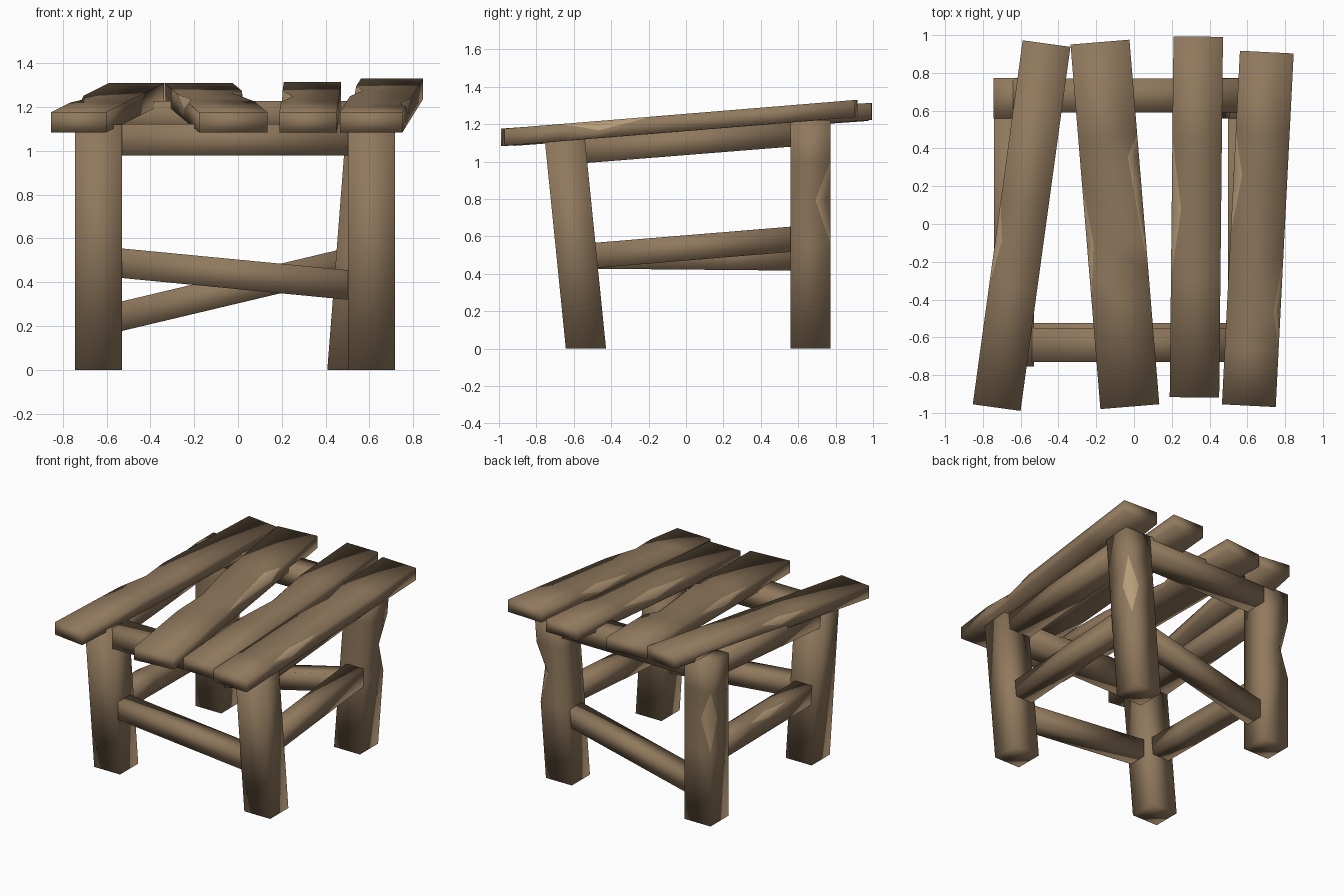
import bpy, bmesh
from mathutils import Vector

if "Cube" in bpy.data.objects:
    bpy.data.objects.remove(bpy.data.objects["Cube"])


def material(name, rgb):
    m = bpy.data.materials.new(name)
    m.diffuse_color = (*rgb, 1)
    m.use_nodes = True
    m.node_tree.nodes["Principled BSDF"].inputs["Base Color"].default_value = m.diffuse_color
    return m


WOOD = material("brown wood", (0.28, 0.19, 0.11))
WORN = material("worn light wood", (0.47, 0.33, 0.19))
Z = Vector((0, 0, 1))


def beam(name, a, b, width, thick, chips=(), upright=False):
    """Squared timber from a to b; each chip = (corner, t start, t mid, t end, depth u, depth v)."""
    a, b = Vector(a), Vector(b)
    if upright:
        u, v = Vector((1, 0, 0)), Vector((0, 1, 0))
    else:
        u, v = (b - a).cross(Z).normalized(), Z
    signs = [(-1, -1), (1, -1), (1, 1), (-1, 1)]
    stops = sorted({0.0, 1.0} | {t for c in chips for t in c[1:4]})
    bm = bmesh.new()
    rings = []
    for t in stops:
        mid, ring = a.lerp(b, t), []
        for i, (su, sv) in enumerate(signs):
            du = dv = 0
            for c, t0, tm, t1, cu, cv in chips:
                if c == i and t0 < t < t1:
                    k = (t - t0) / (tm - t0) if t <= tm else (t1 - t) / (t1 - tm)
                    du, dv = cu * k, cv * k
            x, y = su * width / 2, sv * thick / 2
            if du == 0:
                p = q = bm.verts.new(mid + u * x + v * y)
            else:
                along_u = bm.verts.new(mid + u * (x - su * du) + v * y)
                along_v = bm.verts.new(mid + u * x + v * (y - sv * dv))
                p, q = (along_v, along_u) if i in (0, 2) else (along_u, along_v)
                if i in (0, 2):
                    # corners 0 and 2 are entered along v and u respectively
                    p, q = (along_v, along_u)
            ring += [p, q]
        rings.append(ring)

    def face(verts, mat):
        vs = list(dict.fromkeys(verts))
        if len(vs) > 2:
            bm.faces.new(vs).material_index = mat

    for r, s in zip(rings, rings[1:]):
        for j in range(8):
            k = (j + 1) % 8
            face([r[j], r[k], s[k], s[j]], 1 if j % 2 == 0 else 0)
    face(rings[0][::-1], 0)
    face(rings[-1], 0)
    bmesh.ops.recalc_face_normals(bm, faces=bm.faces)
    for f in bm.faces:
        f.smooth = True
    me = bpy.data.meshes.new(name)
    bm.to_mesh(me)
    bm.free()
    me.materials.append(WOOD)
    me.materials.append(WORN)
    ob = bpy.data.objects.new(name, me)
    bpy.context.collection.objects.link(ob)
    return ob


# Legs
L = 0.215
beam("front_left_leg", (-0.637, -0.535, 0), (-0.637, -0.648, 1.12), L, L, upright=True)
beam("front_right_leg", (0.61, -0.535, 0), (0.61, -0.648, 1.12), L, L, upright=True)
beam("back_left_leg", (-0.637, 0.665, 0), (-0.637, 0.665, 1.22), L, L,
     [(3, 0.45, 0.65, 0.82, 0.08, 0.08)], True)
beam("back_right_leg", (0.515, 0.665, 0), (0.61, 0.665, 1.22), L, L,
     [(2, 0.46, 0.65, 0.82, 0.08, 0.08)], True)

# Top rails under the seat
beam("front_top_rail", (-0.54, -0.64, 1.05), (0.51, -0.64, 1.05), 0.18, 0.145)
beam("back_top_rail", (-0.64, 0.68, 1.155), (0.6, 0.68, 1.155), 0.18, 0.145)
beam("left_top_rail", (-0.652, -0.56, 1.06), (-0.652, 0.57, 1.15), 0.18, 0.14)
beam("right_top_rail", (0.588, -0.56, 1.06), (0.588, 0.57, 1.15), 0.18, 0.14)

# Crooked lower stretchers
beam("front_stretcher", (-0.54, -0.595, 0.488), (0.51, -0.595, 0.387), 0.14, 0.135)
beam("back_stretcher", (-0.54, 0.665, 0.243), (0.5, 0.665, 0.49), 0.14, 0.135)
beam("left_stretcher", (-0.637, -0.5, 0.497), (-0.637, 0.57, 0.487), 0.14, 0.14,
     [(3, 0.3, 0.5, 0.7, 0.04, 0.04)])
beam("right_stretcher", (0.6, -0.5, 0.497), (0.58, 0.57, 0.585), 0.14, 0.135)

# Seat planks: front centre, back centre, width, chipped edges
planks = [
    ((-0.727, -0.972, 1.13), (-0.463, 0.955, 1.263), 0.255,
     [(3, 0.33, 0.45, 0.56, 0.035, 0.05)]),
    ((-0.022, -0.967, 1.13), (-0.18, 0.963, 1.263), 0.313,
     [(2, 0.37, 0.68, 0.74, 0.06, 0.05), (3, 0.3, 0.45, 0.62, 0.035, 0.05)]),
    ((0.32, -0.918, 1.13), (0.34, 0.992, 1.268), 0.262,
     [(3, 0.33, 0.52, 0.72, 0.05, 0.05)]),
    ((0.608, -0.962, 1.13), (0.703, 0.91, 1.283), 0.285,
     [(3, 0.48, 0.65, 0.77, 0.045, 0.05), (2, 0.16, 0.27, 0.42, 0.035, 0.05)]),
]
for n, (a, b, w, chips) in enumerate(planks, 1):
    beam(f"seat_plank_{n}", a, b, w, 0.092, chips)
